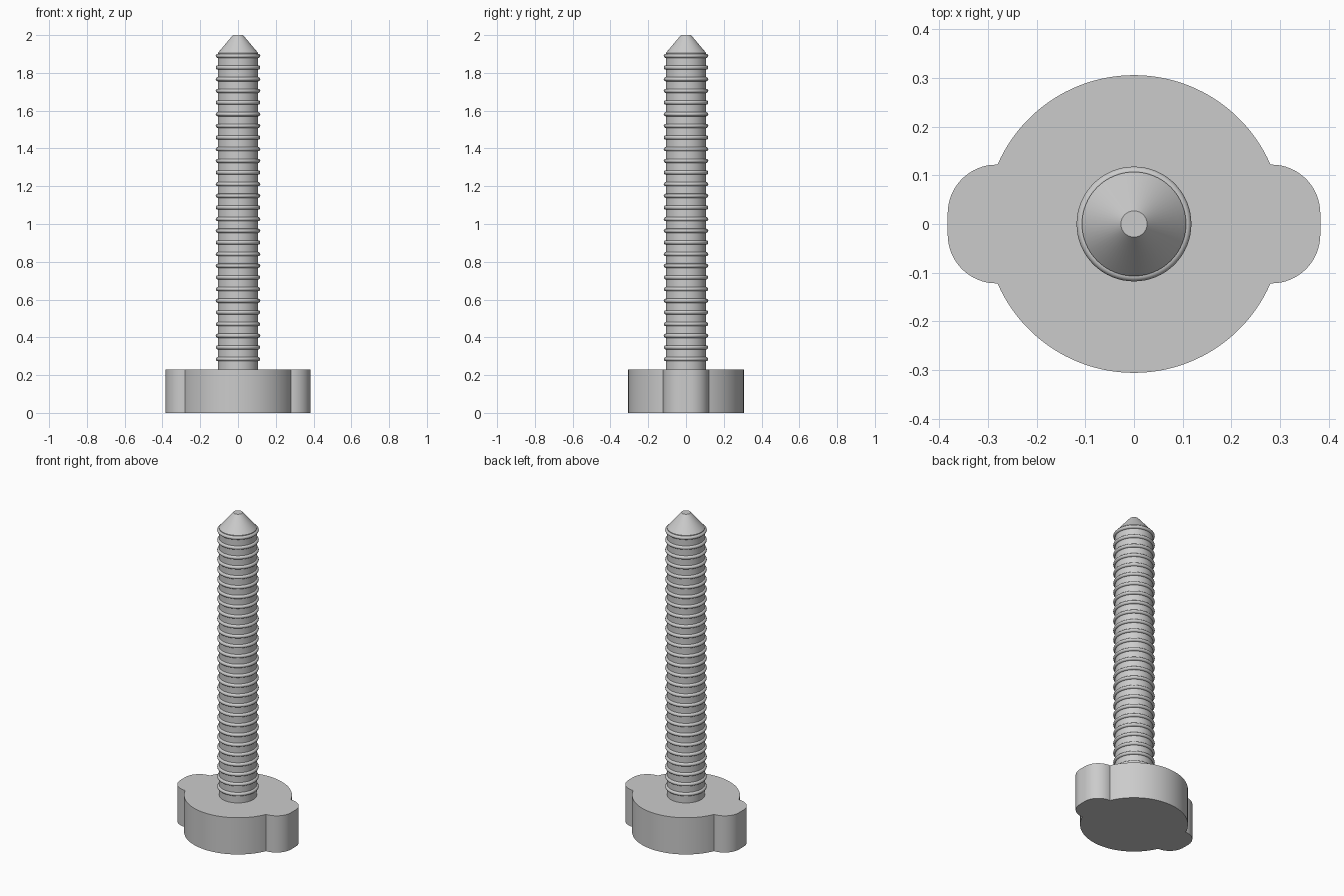
import bpy, bmesh, math

cube = bpy.data.objects.get("Cube")
if cube:
    bpy.data.objects.remove(cube)

steel = bpy.data.materials.new("plain_grey")
steel.use_nodes = True
GREY = (0.6, 0.6, 0.6, 1)
steel.diffuse_color = GREY
steel.node_tree.nodes["Principled BSDF"].inputs["Base Color"].default_value = GREY


def finish(obj, name, angle=30):
    obj.name = name
    obj.data.materials.clear()
    obj.data.materials.append(steel)
    bpy.ops.object.select_all(action="DESELECT")
    obj.select_set(True)
    bpy.context.view_layer.objects.active = obj
    bpy.ops.object.shade_smooth_by_angle(angle=math.radians(angle))


def arc(cx, cy, radius, start, end, steps):
    angles = [start + (end - start) * i / steps for i in range(steps + 1)]
    return [(cx + radius * math.cos(a), cy + radius * math.sin(a)) for a in angles]


# Thumb head: a disc with a rounded wing on each side
HEAD_R, HEAD_H, WING_X, WING_Y, CORNER = 0.306, 0.23, 0.383, 0.122, 0.1
meet = math.asin(WING_Y / HEAD_R)
cx, cy = WING_X - CORNER, WING_Y - CORNER
half = (arc(cx, -cy, CORNER, -math.pi / 2, 0, 16)
        + arc(cx, cy, CORNER, 0, math.pi / 2, 16)
        + arc(0, 0, HEAD_R, meet, math.pi - meet, 48))
outline = half + [(-x, -y) for x, y in half]

bm = bmesh.new()
base = bm.faces.new([bm.verts.new((x, y, 0)) for x, y in outline])
top = bmesh.ops.extrude_face_region(bm, geom=[base])["geom"]
bmesh.ops.translate(bm, vec=(0, 0, HEAD_H),
                    verts=[v for v in top if isinstance(v, bmesh.types.BMVert)])
bmesh.ops.recalc_face_normals(bm, faces=bm.faces)
mesh = bpy.data.meshes.new("thumb_head")
bm.to_mesh(mesh)
bm.free()
head = bpy.data.objects.new("thumb_head", mesh)
bpy.context.collection.objects.link(head)
finish(head, "thumb_head")

# Shaft and its tapered tip
SHAFT_R, SHAFT_TOP, TIP_R = 0.107, 1.905, 0.027
bpy.ops.mesh.primitive_cylinder_add(vertices=64, radius=SHAFT_R, depth=SHAFT_TOP - HEAD_H,
                                    location=(0, 0, (SHAFT_TOP + HEAD_H) / 2))
finish(bpy.context.object, "shaft")
bpy.ops.mesh.primitive_cone_add(vertices=64, radius1=SHAFT_R, radius2=TIP_R,
                                depth=2 - SHAFT_TOP, location=(0, 0, (2 + SHAFT_TOP) / 2))
finish(bpy.context.object, "tapered_tip")

# Thread ridges: evenly spaced rings along the shaft
RIDGES, FIRST, LAST = 27, 0.285, 1.89
for i in range(RIDGES):
    z = FIRST + (LAST - FIRST) * i / (RIDGES - 1)
    bpy.ops.mesh.primitive_torus_add(major_radius=SHAFT_R, minor_radius=0.011,
                                     major_segments=64, minor_segments=12,
                                     location=(0, 0, z))
    finish(bpy.context.object, f"thread_ridge_{i + 1}", 40)
